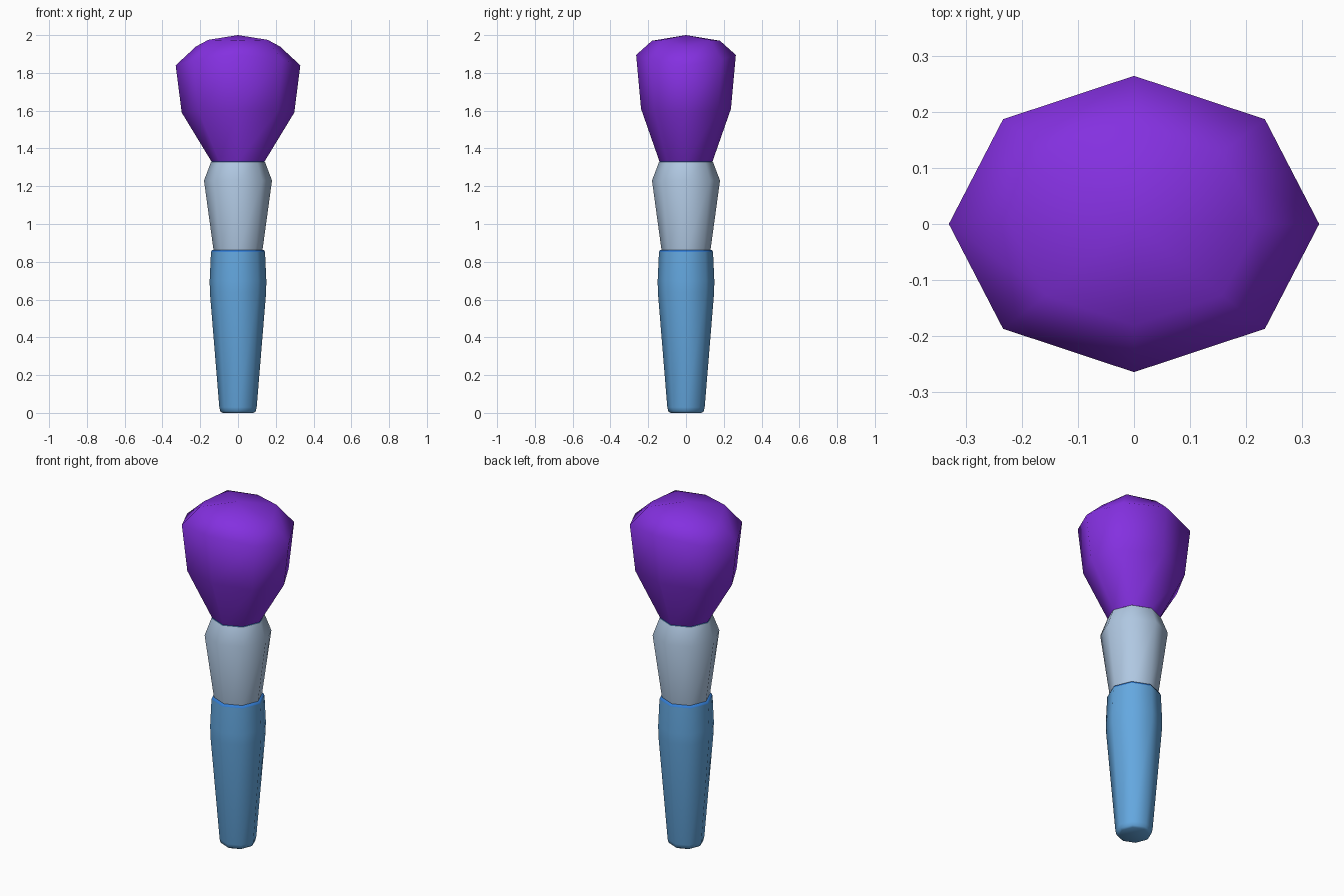
import bpy, bmesh, math

if "Cube" in bpy.data.objects:
    bpy.data.objects.remove(bpy.data.objects["Cube"])

SIDES = 8


def material(name, srgb):
    lin = [c / 12.92 if c <= 0.04045 else ((c + 0.055) / 1.055) ** 2.4
           for c in (v / 255 for v in srgb)]
    m = bpy.data.materials.new(name)
    m.diffuse_color = (*lin, 1)
    m.use_nodes = True
    m.node_tree.nodes["Principled BSDF"].inputs["Base Color"].default_value = m.diffuse_color
    return m


def loft(name, rings, mat, bottom=False, apex=None):
    """Join octagonal rings given as (rx, ry, z at x ends, z at diagonals, z at y ends)."""
    bm = bmesh.new()
    loops = []
    for rx, ry, zx, zd, zy in rings:
        heights = (zx, zd, zy, zd)
        loops.append([bm.verts.new((rx * math.cos(i * math.tau / SIDES),
                                    ry * math.sin(i * math.tau / SIDES),
                                    heights[i % 4])) for i in range(SIDES)])
    for a, b in zip(loops, loops[1:]):
        for i in range(SIDES):
            j = (i + 1) % SIDES
            bm.faces.new((a[i], a[j], b[j], b[i]))
    if bottom:
        bm.faces.new(loops[0][::-1])
    if apex is not None:
        tip = bm.verts.new((0, 0, apex))
        for i in range(SIDES):
            bm.faces.new((loops[-1][i], loops[-1][(i + 1) % SIDES], tip))
    for f in bm.faces:
        f.smooth = True
    me = bpy.data.meshes.new(name)
    bm.to_mesh(me)
    bm.free()
    me.materials.append(mat)
    ob = bpy.data.objects.new(name, me)
    bpy.context.collection.objects.link(ob)
    return ob


def round_ring(r, z):
    return (r, r, z, z, z)


handle_blue = material("handle blue", (100, 168, 224))
rim_blue = material("rim blue", (52, 126, 212))
metal = material("pale metal", (176, 200, 226))
purple = material("bristle purple", (132, 48, 224))

# Tapered handle with a rounded foot
loft("handle", [round_ring(r, z) for r, z in
                ((0.082, 0.0), (0.094, 0.008), (0.099, 0.03), (0.149, 0.64),
                 (0.150, 0.70), (0.143, 0.852))], handle_blue, bottom=True)

# Bright rim at the top of the handle
loft("handle_rim", [round_ring(0.143, 0.852), round_ring(0.138, 0.863),
                    round_ring(0.126, 0.863)], rim_blue)

# Metal collar flaring towards the bristles
loft("ferrule", [round_ring(0.128, 0.85), round_ring(0.180, 1.23),
                 round_ring(0.143, 1.328)], metal)
loft("ferrule_rim", [round_ring(0.143, 1.328), round_ring(0.135, 1.332)], rim_blue)

# Oval bristle head, wider in x than in y
loft("bristles", [(0.140, 0.140, 1.33, 1.33, 1.33),
                  (0.298, 0.238, 1.59, 1.60, 1.61),
                  (0.330, 0.264, 1.84, 1.87, 1.895),
                  (0.222, 0.180, 1.94, 1.975, 1.97)], purple, apex=2.0)
